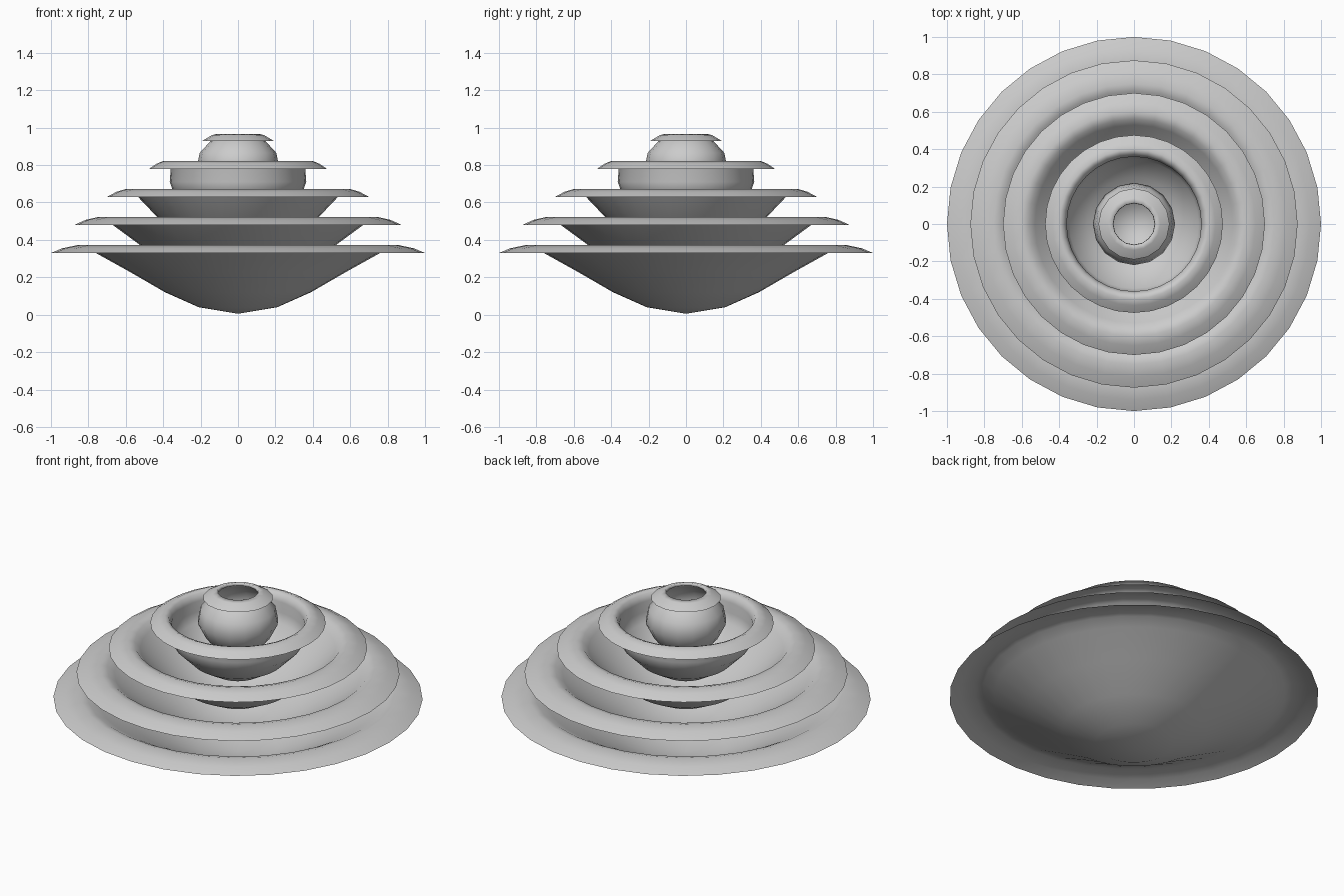
import bpy, bmesh, math

if "Cube" in bpy.data.objects:
    bpy.data.objects.remove(bpy.data.objects["Cube"])


def lathe(name, profile, base, sides):
    """Spin a (radius, height) profile, starting at a tip, into an open sheet."""
    bm = bmesh.new()
    tip = bm.verts.new((0, 0, base + profile[0][1]))
    rings = []
    for r, z in profile[1:]:
        rings.append([bm.verts.new((r * math.cos(2 * math.pi * i / sides),
                                    r * math.sin(2 * math.pi * i / sides),
                                    base + z)) for i in range(sides)])
    for i in range(sides):
        j = (i + 1) % sides
        bm.faces.new((tip, rings[0][j], rings[0][i]))
        for a, b in zip(rings, rings[1:]):
            bm.faces.new((a[i], a[j], b[j], b[i]))
    for f in bm.faces:
        f.smooth = True
    mesh = bpy.data.meshes.new(name)
    bm.to_mesh(mesh)
    bm.free()
    obj = bpy.data.objects.new(name, mesh)
    bpy.context.collection.objects.link(obj)
    return obj


# Nested bowls, all equally deep, narrowing from a wide dish to a round pot
tiers = [
    ("bottom_dish", 32, [(0, .005), (.21, .04), (.39, .12), (.58, .23), (.76, .33),
                         (.82, .362), (.86, .372), (.94, .355), (1, .33)]),
    ("second_dish", 32, [(0, .005), (.195, .04), (.35, .115), (.52, .22), (.67, .33),
                         (.71, .362), (.75, .372), (.815, .357), (.875, .33)]),
    ("third_bowl", 32, [(0, .005), (.165, .04), (.3, .11), (.43, .22), (.53, .325),
                        (.56, .36), (.6, .372), (.65, .357), (.7, .33)]),
    ("fourth_bowl", 32, [(0, .005), (.13, .04), (.25, .11), (.345, .205), (.365, .26),
                         (.36, .325), (.375, .362), (.4, .372), (.435, .357), (.475, .33)]),
    ("top_pot", 16, [(0, .005), (.09, .03), (.175, .1), (.22, .19), (.205, .265),
                     (.15, .325), (.11, .35), (.112, .367), (.14, .36), (.19, .33)]),
]
for level, (name, sides, profile) in enumerate(tiers):
    lathe(name, profile, 0.15 * level, sides)
